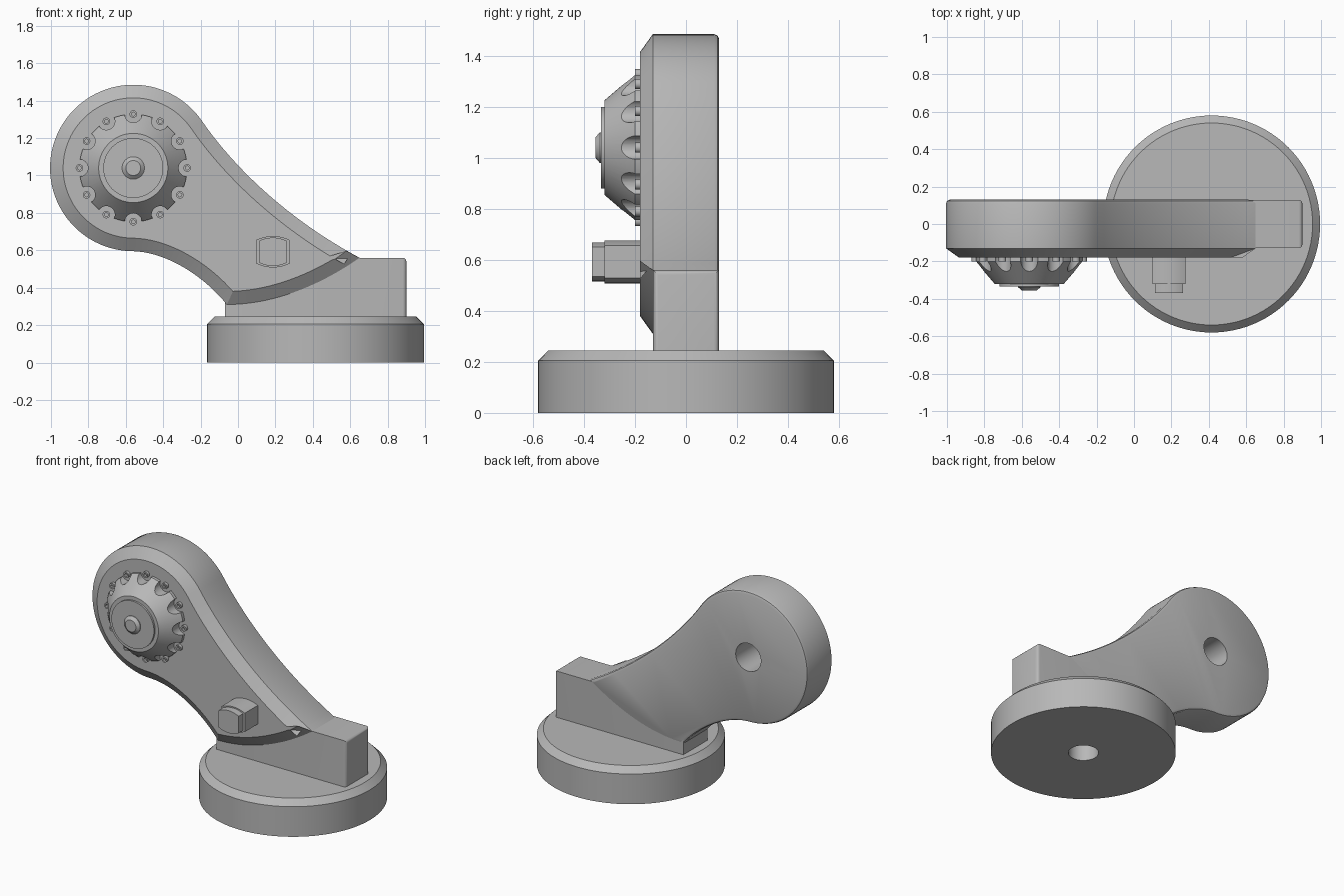
import bpy, bmesh, math
from mathutils import Vector, Matrix
from mathutils.geometry import interpolate_bezier

cube = bpy.data.objects.get("Cube")
if cube:
    bpy.data.objects.remove(cube, do_unlink=True)

GREY = (0.48, 0.48, 0.48, 1)
grey = bpy.data.materials.new("plain grey")
grey.use_nodes = True
grey.diffuse_color = GREY
grey.node_tree.nodes["Principled BSDF"].inputs["Base Color"].default_value = GREY


def finish(name, bm):
    bmesh.ops.recalc_face_normals(bm, faces=bm.faces)
    mesh = bpy.data.meshes.new(name)
    bm.to_mesh(mesh)
    bm.free()
    mesh.materials.append(grey)
    ob = bpy.data.objects.new(name, mesh)
    bpy.context.collection.objects.link(ob)
    return ob


def activate(ob):
    bpy.ops.object.select_all(action='DESELECT')
    ob.select_set(True)
    bpy.context.view_layer.objects.active = ob


def smooth(ob):
    activate(ob)
    bpy.ops.object.shade_smooth_by_angle(angle=math.radians(28))


def add_loft(bm, rings):
    """Skin matching closed rings and cap both ends."""
    loops = [[bm.verts.new(p) for p in ring] for ring in rings]
    n = len(loops[0])
    for a, b in zip(loops, loops[1:]):
        for i in range(n):
            j = (i + 1) % n
            bm.faces.new((a[i], a[j], b[j], b[i]))
    bm.faces.new(loops[0])
    bm.faces.new(loops[-1])


def circle(r, y, cx, cz, n):
    return [(cx + r * math.cos(math.tau * i / n), y, cz + r * math.sin(math.tau * i / n))
            for i in range(n)]


def lathe(name, profile, cx, cz, n=64):
    """Turned part along y from (radius, y) pairs."""
    bm = bmesh.new()
    add_loft(bm, [circle(r, y, cx, cz, n) for r, y in profile])
    return finish(name, bm)


def cut(ob, cutter):
    mod = ob.modifiers.new("cut", 'BOOLEAN')
    mod.object = cutter
    mod.operation = 'DIFFERENCE'
    mod.solver = 'EXACT'
    activate(ob)
    bpy.ops.object.modifier_apply(modifier=mod.name)
    bpy.data.objects.remove(cutter, do_unlink=True)


def inset(points, d):
    """Move a counterclockwise outline inward with mitred corners."""
    out = []
    for i, p in enumerate(points):
        e1 = (p - points[i - 1]).normalized()
        e2 = (points[(i + 1) % len(points)] - p).normalized()
        n1, n2 = Vector((-e1.y, e1.x)), Vector((-e2.y, e2.x))
        out.append(p + (n1 + n2) * d / (1 + n1.dot(n2)))
    return out


def bezier(*pts):
    return [Vector(p[:2]) for p in interpolate_bezier(*[Vector((*p, 0)) for p in pts], 20)][:-1]


HUB = Vector((-0.56, 1.04))

# Round base with chamfered rim and a centre hole underneath
UPRIGHT = Matrix.Translation((0.415, 0, 0)) @ Matrix.Rotation(math.pi / 2, 4, 'X')
base = lathe("round_base", [(0.58, 0), (0.58, 0.205), (0.54, 0.245)], 0, 0, 96)
base_hole = lathe("base_hole_cutter", [(0.095, -0.1), (0.095, 0.2)], 0, 0, 40)
for ob in (base, base_hole):
    ob.data.transform(UPRIGHT)
cut(base, base_hole)
smooth(base)

# Mounting block with rounded outer end
bm = bmesh.new()
bmesh.ops.create_cube(bm, size=1, matrix=Matrix.Translation((0.415, 0, 0.38))
                      @ Matrix.Diagonal((0.97, 0.258, 0.36, 1)))
end = [e for e in bm.edges
       if all(v.co.x > 0.8 for v in e.verts) and any(v.co.z > 0.4 for v in e.verts)]
bmesh.ops.bevel(bm, geom=end, offset=0.02, segments=4, profile=0.5, affect='EDGES')
smooth(finish("mounting_block", bm))

# Swept arm: round head, narrowing neck, chamfered front and softened back
head = [HUB + 0.445 * Vector((math.cos(a), math.sin(a)))
        for a in (math.radians(35 + 235 * i / 60) for i in range(60))]
outline = (head
           + bezier((-0.56, 0.595), (-0.38, 0.59), (-0.18, 0.46), (-0.06, 0.31))
           + bezier((-0.06, 0.31), (0.2, 0.31), (0.45, 0.42), (0.65, 0.56))
           + bezier((0.65, 0.56), (0.35, 0.72), (0.03, 0.97), (-0.196, 1.295)))
bm = bmesh.new()
add_loft(bm, [[(p.x, y, p.y) for p in inset(outline, d)]
              for y, d in ((0.13, 0.02), (0.124, 0.006), (0.11, 0),
                           (-0.13, 0), (-0.18, 0.07))])
arm = finish("arm", bm)
cut(arm, lathe("arm_hole_cutter", [(0.095, 0.2), (0.095, -0.1)], *HUB, 40))
smooth(arm)

# Fluted knob with twelve scoops around the rim
spots = [HUB + Vector((math.cos(a), math.sin(a))) * 0.288
         for a in (math.tau * i / 12 for i in range(12))]
knob = lathe("knob", [(0.288, -0.17), (0.288, -0.2), (0.185, -0.32)], *HUB, 96)
bm = bmesh.new()
for s in spots:
    add_loft(bm, [circle(0.046, y, s.x, s.y, 24) for y in (-0.1, -0.4)])
cut(knob, finish("scoop_cutter", bm))
smooth(knob)

# Knob cap and centre bolt
smooth(lathe("knob_cap", [(0.16, -0.31), (0.16, -0.333)], *HUB))
smooth(lathe("knob_bolt", [(0.06, -0.31), (0.06, -0.338), (0.04, -0.355)], *HUB, 40))

# Hollow pins sitting in the scoops
bm = bmesh.new()
for s in spots:
    add_loft(bm, [circle(r, y, s.x, s.y, 20) for r, y in
                  ((0.02, -0.17), (0.02, -0.2), (0.01, -0.2), (0.01, -0.185))])
smooth(finish("rim_pins", bm))

# Side stud: flat sides, curved top and bottom, smaller tip
def stud_ring(half_w, half_h, y):
    arc = [(half_w * (1 - i / 5), half_h * (1 - 0.24 * (1 - i / 5) ** 2)) for i in range(11)]
    ring = arc + [(-x, -z) for x, z in arc]
    return [(0.187 + x, y, 0.592 + z) for x, z in ring]


for name, w, h, y0, y1 in (("stud_body", 0.088, 0.084, -0.17, -0.32),
                           ("stud_tip", 0.075, 0.076, -0.31, -0.368)):
    bm = bmesh.new()
    add_loft(bm, [stud_ring(w, h, y0), stud_ring(w, h, y1)])
    smooth(finish(name, bm))
